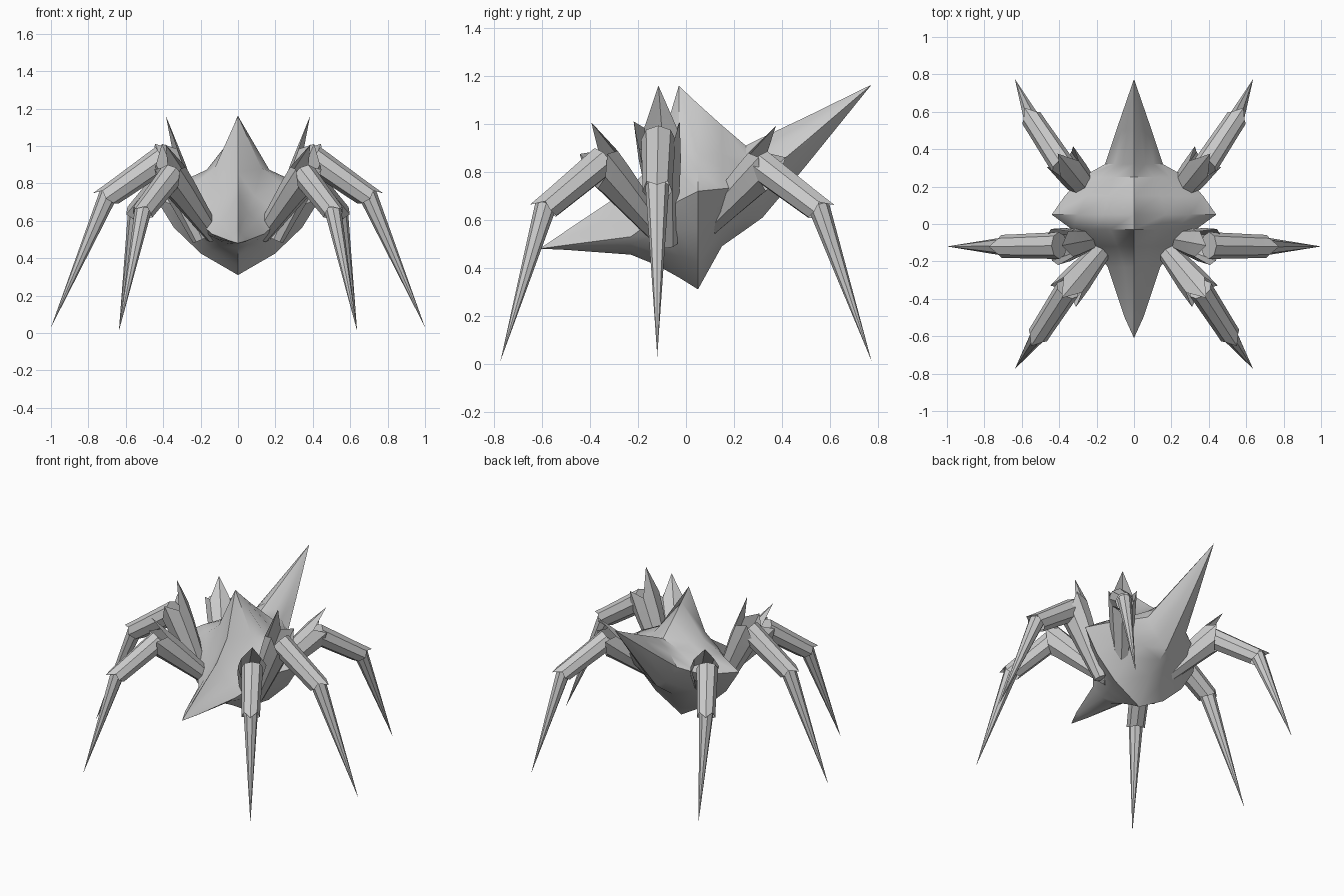
import bpy, bmesh, math
from mathutils import Vector

if "Cube" in bpy.data.objects:
    bpy.data.objects.remove(bpy.data.objects["Cube"])


def finish(bm, name, angle=35):
    bmesh.ops.recalc_face_normals(bm, faces=bm.faces)
    mesh = bpy.data.meshes.new(name)
    bm.to_mesh(mesh)
    bm.free()
    ob = bpy.data.objects.new(name, mesh)
    bpy.context.collection.objects.link(ob)
    bpy.ops.object.select_all(action='DESELECT')
    bpy.context.view_layer.objects.active = ob
    ob.select_set(True)
    bpy.ops.object.shade_smooth_by_angle(angle=math.radians(angle))
    return ob


def bridge(bm, a, b):
    n = len(a)
    for i in range(n):
        bm.faces.new((a[i], a[(i + 1) % n], b[(i + 1) % n], b[i]))


def fan(bm, ring, point):
    tip = bm.verts.new(point)
    for i in range(len(ring)):
        bm.faces.new((ring[i], ring[(i + 1) % len(ring)], tip))


# Body: y, top, bottom, half width, height of widest point, shoulder fullness
SECTIONS = [
    (-0.50, 0.555, 0.475, 0.05, 0.495, 0.60),
    (-0.23, 0.735, 0.455, 0.14, 0.53, 0.55),
    (-0.12, 0.86, 0.41, 0.23, 0.61, 0.50),
    (-0.03, 1.16, 0.36, 0.33, 0.68, 0.42),
    (0.05, 1.085, 0.31, 0.44, 0.72, 0.42),
    (0.15, 0.995, 0.49, 0.37, 0.73, 0.55),
    (0.25, 0.91, 0.56, 0.28, 0.74, 0.75),
    (0.32, 0.945, 0.61, 0.155, 0.78, 0.75),
    (0.50, 1.03, 0.825, 0.095, 0.93, 0.75),
]


def build_body():
    bm = bmesh.new()
    rings = []
    for y, top, bot, w, zw, k in SECTIONS:
        half = [(0.38 * w, zw + k * (top - zw)), (0.68 * w, zw + 0.6 * k * (top - zw)),
                (w, zw), (0.78 * w, zw + 0.38 * (bot - zw)), (0.45 * w, zw + 0.72 * (bot - zw))]
        pts = [(0, top)] + half + [(0, bot)] + [(-x, z) for x, z in reversed(half)]
        rings.append([bm.verts.new((x, y, z)) for x, z in pts])
    for a, b in zip(rings, rings[1:]):
        bridge(bm, a, b)
    fan(bm, rings[0], (0, -0.61, 0.48))
    fan(bm, rings[-1], (0, 0.775, 1.165))
    finish(bm, "body", 40)


def tube(name, start, end, r0, r1, jag=None, point=False):
    """Eight-sided tapered tube; jag pushes end points along the axis, index 0 is the upper side."""
    start, end = Vector(start), Vector(end)
    axis = (end - start).normalized()
    up = Vector((0, 0, 1))
    up = (up - axis * up.dot(axis))
    if point:  # near-vertical spikes only need a stable frame
        up = axis.orthogonal()
    up.normalize()
    side = axis.cross(up)
    jag = jag or [0] * 8

    def ring(c, r, offs):
        out = []
        for i in range(8):
            a = math.tau * i / 8
            out.append(bm.verts.new(c + r * (up * math.cos(a) + side * math.sin(a)) + axis * offs[i]))
        return out

    bm = bmesh.new()
    a = ring(start, r0, [0] * 8)
    bm.faces.new(a)
    if point:
        fan(bm, a, end)
    else:
        b = ring(end - axis * 0.07, r0 + (r1 - r0) * 0.85, [0] * 8)
        bridge(bm, a, b)
        bridge(bm, b, ring(end, r1, jag))
    return finish(bm, name)


CROWN = [0.22, 0.04, 0.10, 0.01, -0.04, 0.01, 0.10, 0.04]
CUFF = [0.05, 0.0, 0.01, -0.01, -0.03, -0.01, 0.01, 0.0]

# Legs: hip, thigh top, shin start, ankle, foot tip, crown scale
LEGS = {
    "front": ((0.13, -0.09, 0.52), (0.34, -0.34, 0.82), (0.355, -0.35, 0.845),
              (0.51, -0.59, 0.645), (0.637, -0.775, 0.01), 0.82),
    "middle": ((0.20, -0.08, 0.50), (0.385, -0.115, 0.92), (0.40, -0.115, 0.935),
               (0.70, -0.12, 0.725), (1.0, -0.12, 0.03), 1.0),
    "rear": ((0.13, 0.03, 0.52), (0.355, 0.31, 0.81), (0.38, 0.31, 0.83),
             (0.545, 0.56, 0.64), (0.637, 0.775, 0.01), 0.82),
}

build_body()
for leg, (hip, top, shin, ankle, tip, s) in LEGS.items():
    for label, m in (("right", 1), ("left", -1)):
        hip_, top_, shin_, ankle_, tip_ = [Vector((p[0] * m, p[1], p[2]))
                                           for p in (hip, top, shin, ankle, tip)]
        n = f"{leg}_{label}_"
        tube(n + "thigh", hip_, top_, 0.045, 0.098 * (0.5 + 0.5 * s), [j * s for j in CROWN])
        tube(n + "shin", shin_, ankle_, 0.072 * (0.6 + 0.4 * s), 0.062 * (0.6 + 0.4 * s), CUFF)
        back = (ankle_ - tip_).normalized() * 0.02
        tube(n + "spike", ankle_ + back, tip_, 0.05 * (0.5 + 0.5 * s), 0, point=True)
